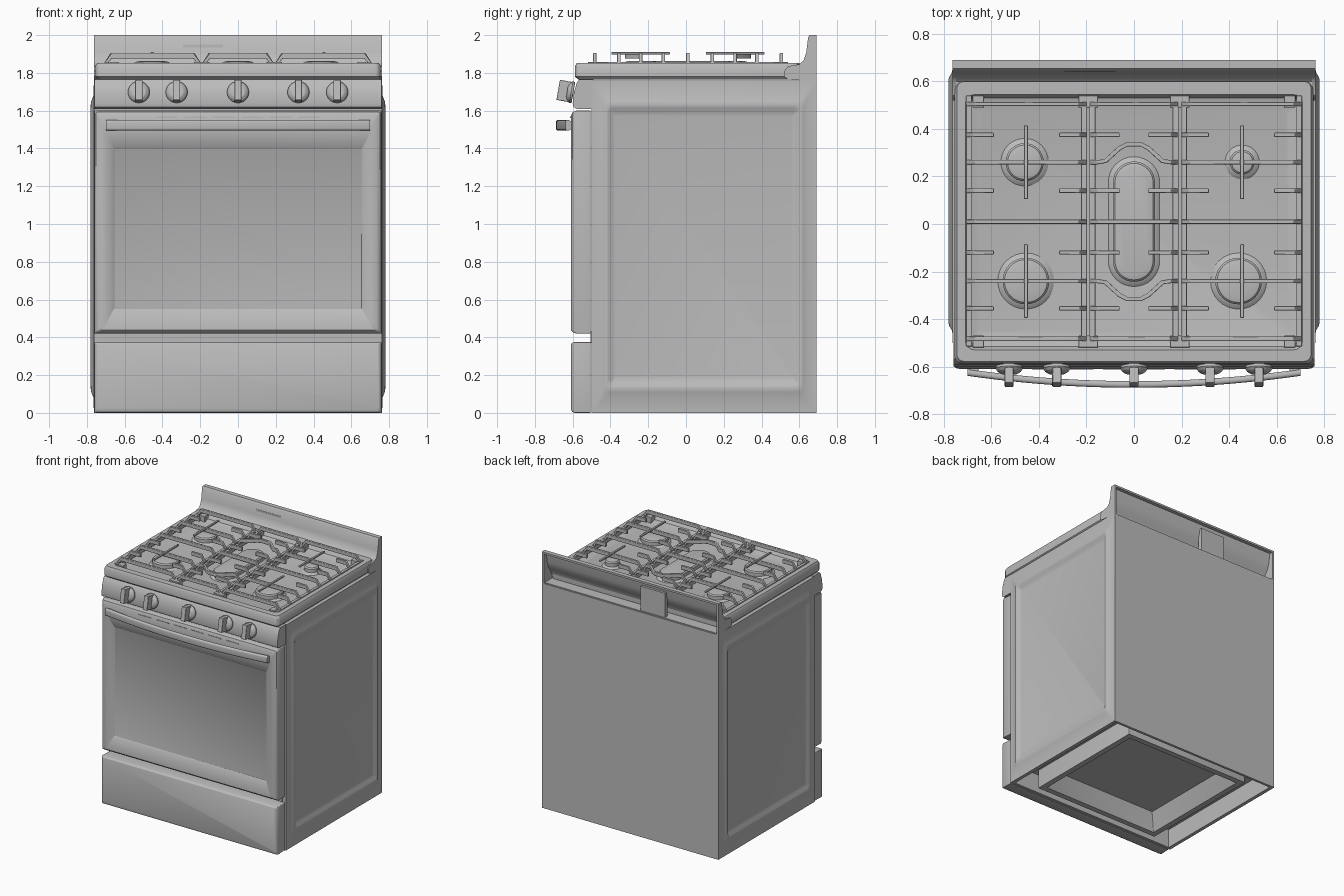
import bpy, bmesh, math
from mathutils import Matrix, Vector

if "Cube" in bpy.data.objects:
    bpy.data.objects.remove(bpy.data.objects["Cube"], do_unlink=True)

steel = bpy.data.materials.new("grey steel")
steel.use_nodes = True
steel.diffuse_color = (0.5, 0.5, 0.5, 1)
steel.node_tree.nodes["Principled BSDF"].inputs["Base Color"].default_value = (0.5, 0.5, 0.5, 1)


def finish(name, bm, bevel=0.0, angle=35):
    bmesh.ops.remove_doubles(bm, verts=bm.verts, dist=0.0001)
    bmesh.ops.recalc_face_normals(bm, faces=bm.faces)
    mesh = bpy.data.meshes.new(name)
    bm.to_mesh(mesh)
    bm.free()
    mesh.materials.append(steel)
    ob = bpy.data.objects.new(name, mesh)
    bpy.context.collection.objects.link(ob)
    if bevel:
        mod = ob.modifiers.new("soft edges", 'BEVEL')
        mod.width, mod.segments = bevel, 2
    bpy.ops.object.select_all(action='DESELECT')
    ob.select_set(True)
    bpy.context.view_layer.objects.active = ob
    bpy.ops.object.shade_smooth_by_angle(angle=math.radians(angle))
    return ob


def add_box(bm, x0, x1, y0, y1, z0, z1):
    mat = Matrix.Translation(((x0 + x1) / 2, (y0 + y1) / 2, (z0 + z1) / 2))
    bmesh.ops.create_cube(bm, size=1, matrix=mat @ Matrix.Diagonal((x1 - x0, y1 - y0, z1 - z0, 1)))


def box(name, *dims, bevel=0.0):
    bm = bmesh.new()
    add_box(bm, *dims)
    return finish(name, bm, bevel)


def skin(bm, loops):
    """Join equal closed loops of points and cap both ends."""
    rows = [[bm.verts.new(p) for p in loop] for loop in loops]
    n = len(rows[0])
    for a, b in zip(rows, rows[1:]):
        for i in range(n):
            j = (i + 1) % n
            bm.faces.new((a[i], a[j], b[j], b[i]))
    bm.faces.new(rows[0])
    bm.faces.new(rows[-1])


def rounded(u0, u1, v0, v1, r, n=4):
    pts = []
    corners = ((u1 - r, v1 - r), (u0 + r, v1 - r), (u0 + r, v0 + r), (u1 - r, v0 + r))
    for k, (cu, cv) in enumerate(corners):
        for i in range(n + 1):
            a = math.pi / 2 * (k + i / n)
            pts.append((cu + r * math.cos(a), cv + r * math.sin(a)))
    return pts


def layered(name, place, rings):
    """Stack rounded rectangles (u0, u1, v0, v1, depth, radius)."""
    bm = bmesh.new()
    skin(bm, [[place(u, v, w) for u, v in rounded(u0, u1, v0, v1, r)]
              for u0, u1, v0, v1, w, r in rings])
    return finish(name, bm)


def prism(name, profile, x0, x1):
    bm = bmesh.new()
    skin(bm, [[(x, y, z) for y, z in profile] for x in (x0, x1)])
    return finish(name, bm)


def add_bar(bm, path, width, height):
    """Sweep an upright rectangle along a path; path is the top centre line."""
    pts = [Vector(p) for p in path]
    loops = []
    for i, p in enumerate(pts):
        d = pts[min(i + 1, len(pts) - 1)] - pts[max(i - 1, 0)]
        side = Vector((-d.y, d.x, 0)).normalized() * width / 2
        low = Vector((0, 0, -height))
        loops.append([p + side, p - side, p - side + low, p + side + low])
    skin(bm, loops)


def front(u, v, w):
    return (u, -w, v)


def level(u, v, w):
    return (u, v, w)


# Cabinet body, open underneath, with a hollow base frame
box("body", -0.74, 0.74, -0.5, 0.68, 0.15, 1.76)
box("back_panel", -0.76, 0.76, 0.67, 0.69, 0, 1.755)
box("front_rail", -0.75, 0.75, -0.5, -0.48, 0, 1.76)
layered("base_frame", level, [
    (-0.555, 0.555, -0.43, 0.605, 0.16, 0.005), (-0.555, 0.555, -0.43, 0.605, 0.002, 0.005),
    (-0.51, 0.51, -0.385, 0.56, 0.002, 0.005), (-0.45, 0.45, -0.33, 0.50, 0.13, 0.005)])

# Embossed side panels
for name, s in (("left_side", 1), ("right_side", -1)):
    steps = [(0, 0, 0.735, 0), (0, 0, 0.763, 0), (0.05, 0.08, 0.765, 0.02),
             (0.07, 0.11, 0.777, 0.03), (0.08, 0.13, 0.78, 0.03), (0.09, 0.145, 0.777, 0.03),
             (0.11, 0.165, 0.766, 0.01), (0.125, 0.19, 0.762, 0.002)]
    layered(name, lambda u, v, w, s=s: (s * w, u, v),
            [(-0.5 + a, 0.69 - a, b, 1.76 - b, w, r) for a, b, w, r in steps])

# Oven door with recessed window
layered("oven_door", front, [
    (-0.755, 0.755, 0.42, 1.6, 0.505, 0.005), (-0.76, 0.76, 0.42, 1.6, 0.58, 0.005),
    (-0.752, 0.752, 0.428, 1.592, 0.6, 0.01), (-0.735, 0.735, 0.44, 1.57, 0.61, 0.01),
    (-0.70, 0.70, 0.47, 1.48, 0.608, 0.01), (-0.66, 0.66, 0.545, 1.405, 0.59, 0.003),
    (-0.655, 0.655, 0.55, 1.40, 0.586, 0.002)])
bm = bmesh.new()
for i in range(6):
    x = -0.375 + i * 0.15
    add_box(bm, x - 0.055, x + 0.055, -0.613, -0.605, 1.562, 1.57)
finish("door_vents", bm)

# Bowed door handle and its mounts
bm = bmesh.new()
loops = []
for i in range(25):
    x = -0.70 + 1.40 * i / 24
    y = -0.675 + 0.05 * (x / 0.70) ** 2
    loops.append([(x, y + p, 1.523 + q) for p, q in rounded(-0.014, 0.014, -0.028, 0.028, 0.012)])
skin(bm, loops)
finish("door_handle", bm)
for name, s in (("left_handle_mount", 1), ("right_handle_mount", -1)):
    x0, x1 = sorted((s * 0.655, s * 0.695))
    box(name, x0, x1, -0.635, -0.60, 1.50, 1.545, bevel=0.005)

# Storage drawer
layered("drawer", front, [
    (-0.755, 0.755, 0, 0.375, 0.505, 0.005), (-0.76, 0.76, 0, 0.375, 0.59, 0.005),
    (-0.754, 0.754, 0.006, 0.371, 0.603, 0.01), (-0.745, 0.745, 0.02, 0.365, 0.608, 0.01)])
box("drawer_gap_strip", -0.735, 0.735, -0.505, -0.49, 0.37, 0.43)

# Control panel and knobs
prism("control_panel", [(-0.49, 1.61), (-0.58, 1.61), (-0.596, 1.62), (-0.6, 1.64),
                        (-0.593, 1.70), (-0.577, 1.75), (-0.565, 1.765), (-0.49, 1.765)], -0.76, 0.76)
for i, x in enumerate((-0.525, -0.325, 0, 0.32, 0.525)):
    bm = bmesh.new()
    turn = Matrix.Rotation(math.pi / 2, 4, 'X')
    for r1, r2, depth, y in ((0.056, 0.058, 0.012, 0), (0.058, 0.05, 0.012, -0.012),
                             (0.05, 0.036, 0.01, -0.023)):
        bmesh.ops.create_cone(bm, cap_ends=True, segments=28, radius1=r1, radius2=r2,
                              depth=depth, matrix=Matrix.Translation((0, y, 0)) @ turn)
    add_box(bm, -0.019, 0.019, -0.076, -0.01, -0.054, 0.054)
    tilt = Matrix.Translation((x, -0.602, 1.697)) @ Matrix.Rotation(math.radians(-10), 4, 'X')
    bmesh.ops.transform(bm, matrix=tilt, verts=bm.verts)
    finish("knob_%d" % (i + 1), bm, bevel=0.004)

# Cooktop with sunken basin
layered("cooktop", level, [
    (-0.74, 0.74, -0.57, 0.60, 1.765, 0.02), (-0.755, 0.755, -0.588, 0.60, 1.78, 0.03),
    (-0.755, 0.755, -0.588, 0.60, 1.835, 0.03), (-0.745, 0.745, -0.578, 0.60, 1.853, 0.03),
    (-0.71, 0.71, -0.53, 0.545, 1.853, 0.04), (-0.695, 0.695, -0.515, 0.53, 1.825, 0.04),
    (-0.65, 0.65, -0.46, 0.48, 1.81, 0.02)])

# Backguard: curved sheet, open at the back, between two solid ends
curve = [(0.60, 1.845), (0.622, 1.865), (0.637, 1.91), (0.647, 1.99), (0.655, 2.0), (0.69, 2.0)]
inner = [(0.69, 1.985), (0.662, 1.985), (0.65, 1.91), (0.635, 1.86), (0.61, 1.83), (0.60, 1.80)]
prism("backguard", [(0.57, 1.80), (0.57, 1.845)] + curve + inner, -0.75, 0.75)
foot = [(0.69, 1.755), (0.54, 1.765), (0.52, 1.78), (0.52, 1.81), (0.54, 1.835)]
for name, s in (("left_guard_end", 1), ("right_guard_end", -1)):
    prism(name, foot + curve, *sorted((s * 0.745, s * 0.763)))
box("guard_bracket", -0.29, -0.08, 0.64, 0.675, 1.75, 1.95)

# Burners: a narrow base with a domed cap
for name, x, y, r in (("rear_left_burner", -0.46, 0.26, 0.08), ("front_left_burner", -0.455, -0.24, 0.098),
                      ("front_right_burner", 0.44, -0.24, 0.098), ("rear_right_burner", 0.455, 0.26, 0.052),
                      ("oval_burner", 0, 0.01, 0.088)):
    long = 0.165 if name == "oval_burner" else 0
    rings = []
    for dr, z in ((0.03, 1.80), (0.015, 1.815), (0.0, 1.822), (0.0, 1.848), (-0.008, 1.857), (-0.03, 1.862)):
        q = r + dr
        rings.append((x - q, x + q, y - q - long, y + q + long, z, q - 0.001))
    bm = bmesh.new()
    skin(bm, [[(u, v, z) for u, v in rounded(a, b, c, d, q, 8)] for a, b, c, d, z, q in rings])
    finish(name, bm)

# Cast grates: low side rails, raised cross bars, short fingers
TOP, LOW, THICK = 1.905, 1.858, 0.018


def arch(bm, x0, x1, y):
    add_bar(bm, [(x0, y, LOW), (x0 + 0.035, y, TOP), (x1 - 0.035, y, TOP), (x1, y, LOW)], THICK, 0.03)


def finger(bm, rail, tip, y):
    d = 0.03 if tip > rail else -0.03
    add_bar(bm, [(rail, y, LOW), (rail + d, y, TOP), (tip, y, TOP)], THICK, 0.03)


finger_rows = (0.375, 0.14, -0.12, -0.355)
for name, x0, x1 in (("left_grate", -0.705, -0.2), ("centre_grate", -0.185, 0.185), ("right_grate", 0.2, 0.705)):
    bm = bmesh.new()
    centre = name == "centre_grate"
    for x in (x0 + 0.01, x1 - 0.01):
        add_bar(bm, [(x, -0.515, LOW), (x, 0.54, LOW)], 0.024, 0.03)
        # Feet sit a little inside the outer rails
        fx = x - math.copysign(0.04, x) if abs(x) > 0.5 else x
        for y in (-0.495, 0.515):
            add_box(bm, fx - 0.024, fx + 0.024, y - 0.025, y + 0.025, 1.81, LOW)
    for y in (-0.483, 0.01, 0.505):
        arch(bm, x0, x1, y)
    for y, sign in ((0.26, 1), (-0.24, -1)):
        if centre:
            half = [(0.185, 0, LOW), (0.155, 0, TOP), (0.12, 0.005, TOP), (0.06, 0.06, TOP), (0.03, 0.075, TOP)]
            path = [(-x, y + sign * dy, z) for x, dy, z in half]
            path += [(x, y + sign * dy, z) for x, dy, z in reversed(half)]
            add_bar(bm, path, THICK, 0.03)
        else:
            arch(bm, x0, x1, y)
            cx = math.copysign(0.455, x0)
            add_bar(bm, [(cx, y - 0.155, 1.91), (cx, y + 0.155, 1.91)], 0.016, 0.012)
    reach = 0.125 if centre else 0.115
    for y in finger_rows:
        finger(bm, x0, x0 + reach, y)
        finger(bm, x1, x1 - reach, y)
    finish(name, bm, bevel=0.003)
